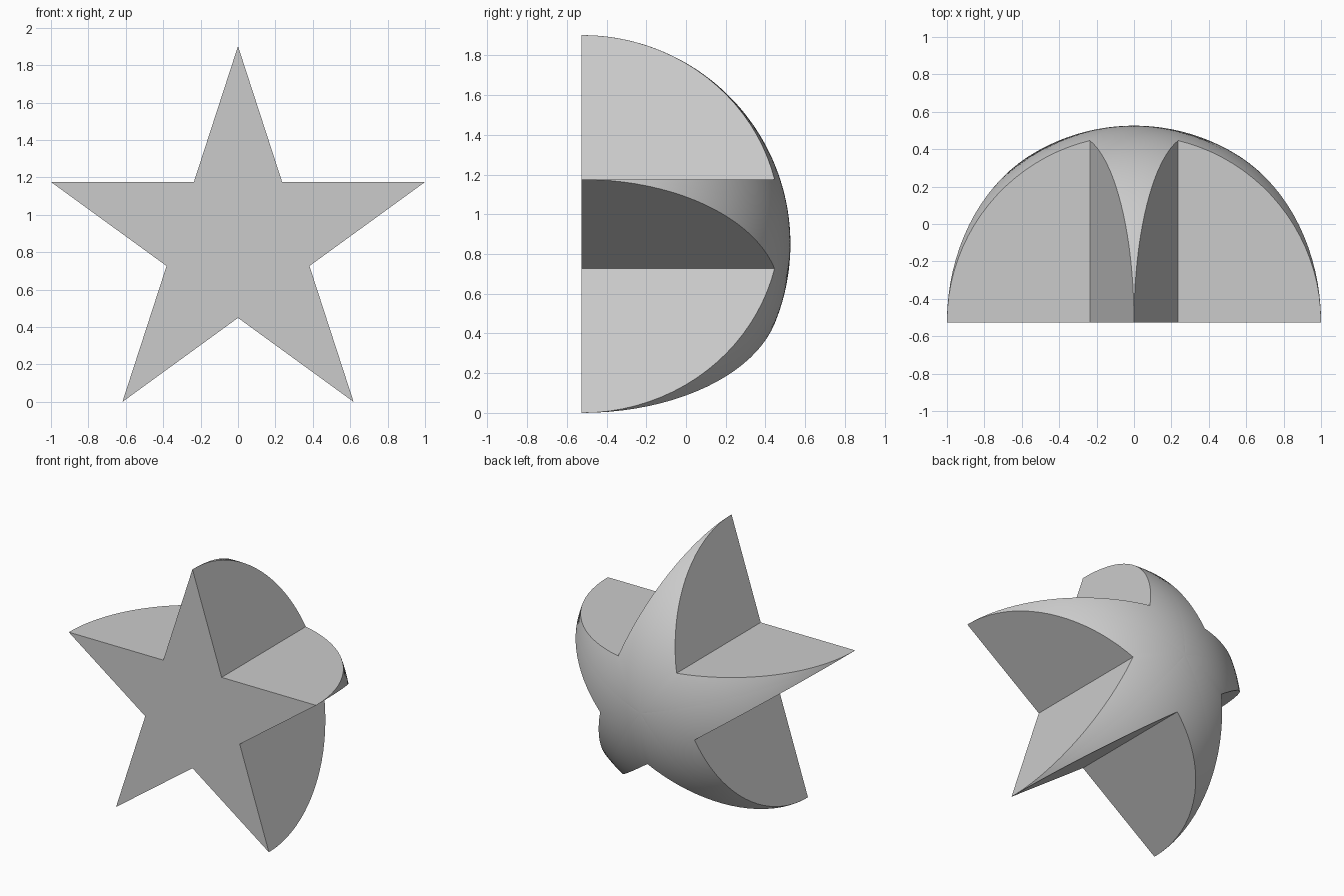
import bpy
import bmesh
from math import sin, cos, pi

cube = bpy.data.objects.get("Cube")
if cube:
    bpy.data.objects.remove(cube, do_unlink=True)

RADIUS = 1 / sin(2 * pi / 5)              # tip radius and dome radius
INNER = RADIUS * cos(2 * pi / 5) / cos(pi / 5)
CENTRE_Z = RADIUS * cos(pi / 5)
FRONT_Y = -RADIUS / 2
EDGE_STEPS = 20
RINGS = 32

grey = bpy.data.materials.new("plain grey")
grey.use_nodes = True
colour = (0.6, 0.6, 0.6, 1)
grey.diffuse_color = colour
grey.node_tree.nodes["Principled BSDF"].inputs["Base Color"].default_value = colour


def corner(i):
    """Star corner: even numbers are tips, odd numbers are notches."""
    r = INNER if i % 2 else RADIUS
    return r * sin(i * pi / 5), r * cos(i * pi / 5)


# Outline of the star, sampled more finely towards the tips
outline = []
for i in range(10):
    (ax, az), (bx, bz) = corner(i), corner(i + 1)
    for k in range(EDGE_STEPS):
        u = k / EDGE_STEPS * pi / 2
        t = sin(u) if i % 2 else 1 - cos(u)
        outline.append((ax + (bx - ax) * t, az + (bz - az) * t))
count = len(outline)

bm = bmesh.new()


def dome_vert(x, z):
    depth = max(RADIUS ** 2 - x * x - z * z, 0) ** 0.5
    return bm.verts.new((x, FRONT_Y + depth, CENTRE_Z + z))


# Domed back, as rings that grow from the centre to the outline
apex = dome_vert(0, 0)
rings = []
for j in range(1, RINGS + 1):
    s = sin(j / RINGS * pi / 2)
    rings.append([dome_vert(x * s, z * s) for x, z in outline])
for k in range(count):
    n = (k + 1) % count
    bm.faces.new((apex, rings[0][k], rings[0][n]))
    for a, b in zip(rings, rings[1:]):
        bm.faces.new((a[k], b[k], b[n], a[n]))

# Flat front; the tips already lie on the front plane
rim = rings[-1]
front = []
for i in range(10):
    if i % 2:
        x, z = corner(i)
        front.append(bm.verts.new((x, FRONT_Y, CENTRE_Z + z)))
    else:
        tip = rim[i * EDGE_STEPS]
        tip.co.y = FRONT_Y
        front.append(tip)
bm.faces.new(front)

# Flat side walls between each tip and notch
for i in range(10):
    arc = [rim[(i * EDGE_STEPS + k) % count] for k in range(EDGE_STEPS + 1)]
    notch = front[i] if i % 2 else front[(i + 1) % 10]
    bm.faces.new(arc + [notch])

bmesh.ops.recalc_face_normals(bm, faces=bm.faces[:])
mesh = bpy.data.meshes.new("domed_star")
bm.to_mesh(mesh)
bm.free()
mesh.materials.append(grey)
star = bpy.data.objects.new("domed_star", mesh)
bpy.context.collection.objects.link(star)

bpy.ops.object.select_all(action="DESELECT")
star.select_set(True)
bpy.context.view_layer.objects.active = star
bpy.ops.object.shade_smooth_by_angle(angle=pi / 6)
